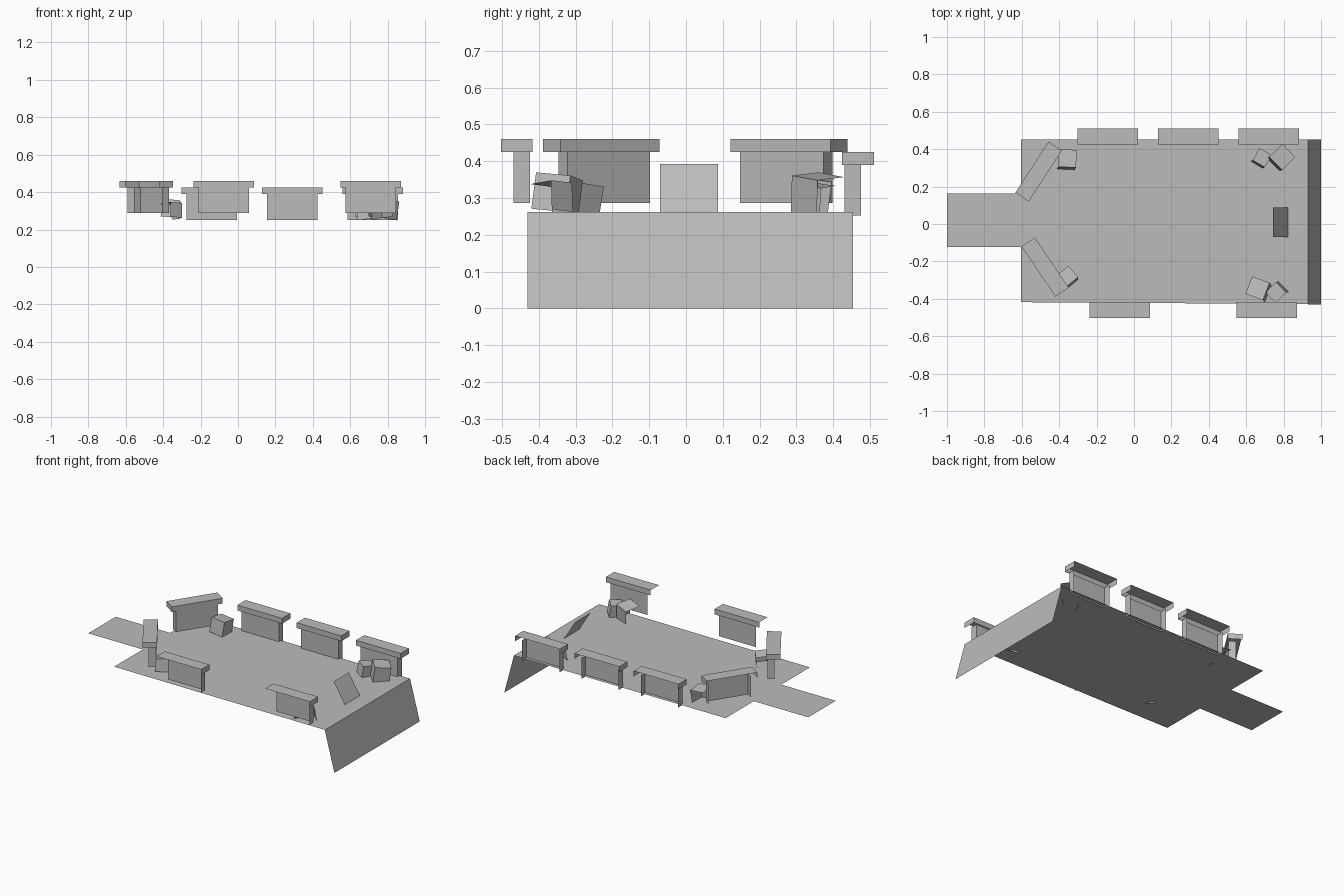
import bpy
from math import radians, pi
from mathutils import Matrix, Vector

cube = bpy.data.objects.get("Cube")
if cube:
    bpy.data.objects.remove(cube, do_unlink=True)

grey = bpy.data.materials.new("plain_grey")
grey.use_nodes = True
grey.diffuse_color = (0.5, 0.5, 0.5, 1)
grey.node_tree.nodes["Principled BSDF"].inputs["Base Color"].default_value = (0.5, 0.5, 0.5, 1)

FLOOR = 0.262


def sheet_object(name, polygons, matrix=Matrix()):
    """Object made of flat single-sided polygons given by their corners."""
    points, faces = [], []
    for polygon in polygons:
        faces.append(range(len(points), len(points) + len(polygon)))
        points += [matrix @ Vector(p) for p in polygon]
    mesh = bpy.data.meshes.new(name)
    mesh.from_pydata(points, [], [tuple(f) for f in faces])
    mesh.materials.append(grey)
    obj = bpy.data.objects.new(name, mesh)
    bpy.context.collection.objects.link(obj)
    return obj


def shell(x0, x1, y0, y1, z0, z1, sides):
    """Chosen sides of a box, as polygons facing outward."""
    a, b, c, d = (x0, y0), (x1, y0), (x1, y1), (x0, y1)
    edges = {"front": (a, b), "right": (b, c), "back": (c, d), "left": (d, a)}
    result = []
    for side in sides:
        if side == "top":
            result.append([(*p, z1) for p in (a, b, c, d)])
        else:
            p, q = edges[side]
            result.append([(*p, z0), (*q, z0), (*q, z1), (*p, z1)])
    return result


def counter(name, x, y, base, angle, ends=("left", "right")):
    """Open-backed stall: a panel with ends under an overhanging lipped top."""
    body = shell(-0.135, 0.135, -0.036, 0.008, 0, 0.138, ("front", *ends))
    top = shell(-0.162, 0.162, -0.043, 0.043, 0.138, 0.173, ("top", "front", *ends))
    place = Matrix.Translation((x, y, base)) @ Matrix.Rotation(angle, 4, "Z")
    sheet_object(name, body + top, place)


def crate(name, x, y, size, degrees):
    """Leaning crate with a top and two sides."""
    h = size / 2
    place = (Matrix.Translation((x, y, FLOOR + h * 0.95))
             @ Matrix.Rotation(radians(degrees), 4, "Z")
             @ Matrix.Rotation(-0.13, 4, "Y") @ Matrix.Rotation(-0.09, 4, "X"))
    sheet_object(name, shell(-h, h, -h, h, -h, h, ("top", "right", "back")), place)


# Floor with its entrance tongue
outline = [(-0.605, -0.418), (0.93, -0.428), (0.93, 0.453), (-0.605, 0.453),
           (-0.605, 0.162), (-1, 0.162), (-1, -0.122), (-0.605, -0.122)]
sheet_object("floor", [[(x, y, FLOOR) for x, y in outline]])

# Sloping sheets: the end drop and the small leaning board
sheet_object("end_slope", [[(1, -0.43, 0), (1, 0.453, 0),
                            (0.93, 0.453, FLOOR), (0.93, -0.43, FLOOR)]])
sheet_object("leaning_board", [[(0.823, -0.07, FLOOR), (0.823, 0.087, FLOOR),
                                (0.742, 0.087, 0.392), (0.742, -0.07, 0.392)]])

# Counters along both long edges
for i, x in enumerate((-0.14, 0.29, 0.72)):
    counter(f"back_counter_{i + 1}", x, 0.467, 0.252, 0)
for i, x in enumerate((-0.077, 0.71)):
    counter(f"front_counter_{i + 1}", x, -0.46, 0.287, pi, ("left",))

# Angled counters beside the entrance
counter("entrance_counter_back", -0.51, 0.28, 0.287, radians(57))
counter("entrance_counter_front", -0.475, -0.23, 0.287, radians(124))

# Crates in the corners
crate("crate_entrance_back", -0.36, 0.345, 0.095, -92)
crate("crate_entrance_front", -0.355, -0.285, 0.08, -50)
crate("crate_back_small", 0.68, 0.352, 0.075, -120)
crate("crate_back_large", 0.785, 0.357, 0.1, -135)
crate("crate_front_large", 0.665, -0.35, 0.1, -20)
crate("crate_front_small", 0.765, -0.365, 0.08, 45)
